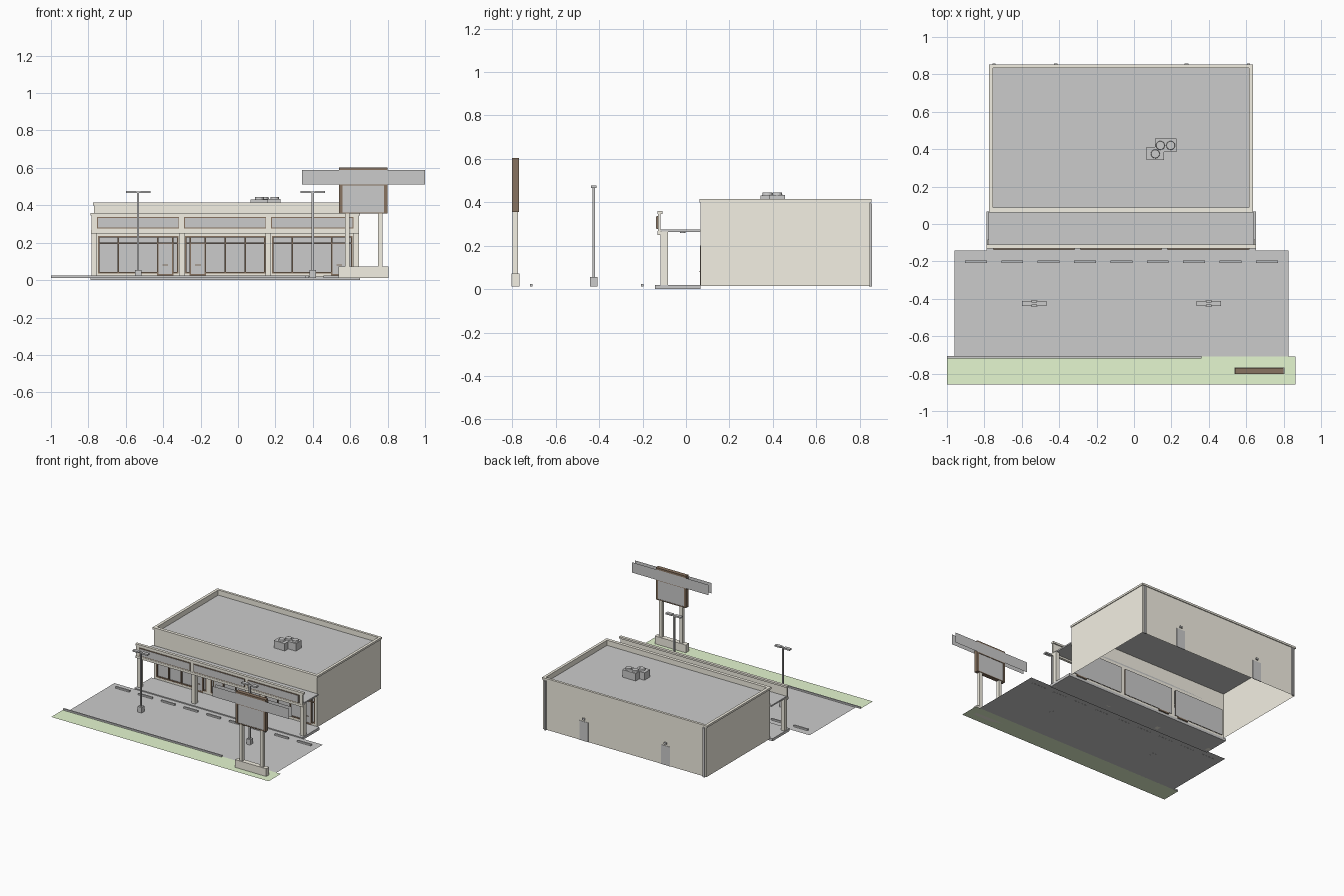
import bpy, bmesh

if "Cube" in bpy.data.objects:
    bpy.data.objects.remove(bpy.data.objects["Cube"])


def material(name, r, g, b):
    m = bpy.data.materials.new(name)
    m.diffuse_color = (r, g, b, 1)
    m.use_nodes = True
    m.node_tree.nodes["Principled BSDF"].inputs["Base Color"].default_value = m.diffuse_color
    return m


CREAM = material("cream_stucco", 0.9, 0.87, 0.77)
BROWN = material("brown_metal", 0.25, 0.175, 0.12)
GRASS = material("grass", 0.78, 0.93, 0.63)
WHITE = material("white_paint", 1, 1, 1)


def finish(name, bm, mat):
    bmesh.ops.translate(bm, verts=bm.verts, vec=(0.001, -0.003, 0))  # centre the whole model
    me = bpy.data.meshes.new(name)
    bm.to_mesh(me)
    bm.free()
    ob = bpy.data.objects.new(name, me)
    bpy.context.collection.objects.link(ob)
    if mat:
        me.materials.append(mat)
    return ob


def boxes(name, items, mat=None):
    """Each item is (x0, x1, y0, y1, z0, z1)."""
    bm = bmesh.new()
    for x0, x1, y0, y1, z0, z1 in items:
        vs = bmesh.ops.create_cube(bm, size=1)["verts"]
        for v in vs:
            v.co.x = x1 if v.co.x > 0 else x0
            v.co.y = y1 if v.co.y > 0 else y0
            v.co.z = z1 if v.co.z > 0 else z0
    return finish(name, bm, mat)


def sheets(name, items, mat=None):
    """Flat sheets: same tuple, with one of the three extents zero."""
    bm = bmesh.new()
    for x0, x1, y0, y1, z0, z1 in items:
        if z0 == z1:
            pts = [(x0, y0, z0), (x1, y0, z0), (x1, y1, z0), (x0, y1, z0)]
        elif y0 == y1:
            pts = [(x0, y0, z0), (x1, y0, z0), (x1, y0, z1), (x0, y0, z1)]
        else:
            pts = [(x0, y0, z0), (x0, y1, z0), (x0, y1, z1), (x0, y0, z1)]
        bm.faces.new([bm.verts.new(p) for p in pts])
    return finish(name, bm, mat)


def discs(name, centres, r1, r2, depth):
    bm = bmesh.new()
    for c in centres:
        r = bmesh.ops.create_cone(bm, cap_ends=True, segments=16, radius1=r1, radius2=r2, depth=depth)
        bmesh.ops.translate(bm, verts=r["verts"], vec=c)
    return finish(name, bm, None)


G = 0.012  # ground level

# Ground: lot, lawn, kerb, bay lines and wheel stops
sheets("parking_lot", [(-0.96, 0.825, -0.705, -0.14, G, G)])
sheets("lawn", [(-1.001, 0.862, -0.855, -0.705, G, G)], GRASS)
boxes("lawn_kerb", [(-1, 0.36, -0.715, -0.704, G, 0.024)])
lines = [-0.945 + i * 0.1945 for i in range(10)]
sheets("bay_lines", [(x - 0.005, x + 0.005, -0.51, -0.155, G + 0.004, G + 0.004) for x in lines], WHITE)
boxes("wheel_stops", [(x + 0.04, x + 0.157, -0.205, -0.192, G - 0.001, 0.024) for x in lines[:-1]])
boxes("sidewalk", [(-0.79, 0.65, -0.14, 0.07, 0, 0.02)])

# Building shell, open underneath, with sunken roof
X0, X1, Y0, Y1, ROOF = -0.77, 0.63, 0.07, 0.85, 0.375
sheets("outer_walls", [(X0, X0, Y0, Y1, 0.015, 0.4), (X1, X1, Y0, Y1, 0.015, 0.4),
                       (X0, X1, Y1, Y1, 0.015, 0.4)], CREAM)
a, b, c, d = -0.755, 0.615, 0.09, 0.838
sheets("parapet_inside", [(a, a, c, d, ROOF, 0.4), (b, b, c, d, ROOF, 0.4),
                          (a, b, c, c, ROOF, 0.4), (a, b, d, d, ROOF, 0.4)], CREAM)
sheets("roof", [(X0, X1, Y0, Y1, ROOF, ROOF)])
boxes("roof_cap", [(-0.777, a, 0.065, 0.857, 0.4, 0.415), (b, 0.636, 0.065, 0.857, 0.4, 0.415),
                   (a, b, 0.065, c, 0.4, 0.415), (a, b, d, 0.857, 0.4, 0.415)], CREAM)

# Shop front: header, sills and piers around three glazed bays
bays = [(-0.75, -0.32), (-0.285, 0.145), (0.18, 0.612)]
piers = [(X0, -0.75), (-0.32, -0.285), (0.145, 0.18), (0.612, X1)]
sheets("front_header", [(X0, X1, Y0, Y0, 0.235, 0.4)], CREAM)
sheets("front_piers", [(p, q, Y0, Y0, 0.015, 0.235) for p, q in piers], CREAM)
sheets("front_sills", [(p, q, Y0, Y0, 0.015, 0.035) for p, q in bays], CREAM)
sheets("shop_glass", [(p, q, 0.081, 0.081, 0.03, 0.238) for p, q in bays])
doors = [(-0.43, -0.35), (-0.255, -0.175), (0.5, 0.58)]
frames, leaves, rails, handles = [], [], [], []
for (p, q), (s, t) in zip(bays, doors):
    frames += [(p, q, 0.0705, 0.08, z, z + 0.008) for z in (0.035, 0.194, 0.228)]
    inner = [p + i * (q - p) / 4 for i in range(1, 4)]
    keep = [x for x in inner if x < s - 0.03 or x > t + 0.03]
    for x in [p + 0.004, q - 0.004, s, t] + keep:
        frames.append((x - 0.004, x + 0.004, 0.0705, 0.08, 0.035, 0.235))
    leaves.append((s + 0.004, t - 0.004, 0.069, 0.079, 0.02, 0.194))
    rails += [(s - 0.004, s + 0.004, 0.068, 0.08, 0.02, 0.2), (t - 0.004, t + 0.004, 0.068, 0.08, 0.02, 0.2),
              (s, t, 0.068, 0.08, 0.02, 0.032)]
    handles.append((s + 0.025, t - 0.025, 0.066, 0.07, 0.078, 0.083))
boxes("window_frames", frames, BROWN)
boxes("shop_doors", leaves)
boxes("shop_door_rails", rails, BROWN)
boxes("door_handles", handles, BROWN)

# Canopy: slab, fascia, coping, panels and columns
boxes("canopy_slab", [(-0.78, 0.64, -0.115, 0.07, 0.264, 0.275)])
boxes("canopy_fascia", [(-0.785, 0.645, -0.127, -0.115, 0.255, 0.345)], CREAM)
boxes("canopy_coping", [(-0.79, 0.65, -0.128, -0.106, 0.345, 0.359)], CREAM)
boxes("canopy_beam", [(-0.787, 0.647, -0.129, -0.11, 0.25, 0.268)], CREAM)
boxes("fascia_panel_frames", [(p - 0.004, q + 0.004, -0.133, -0.127, 0.276, 0.337) for p, q in bays], BROWN)
boxes("fascia_panels", [(p, q, -0.135, -0.13, 0.28, 0.333) for p, q in bays])
boxes("canopy_columns", [(x, x + 0.03, -0.115, -0.081, 0.0, 0.265)
                         for x in (-0.785, -0.315, 0.145, 0.615)], CREAM)
discs("soffit_lights", [((p + q) / 2, -0.012, 0.262) for p, q in bays], 0.012, 0.012, 0.006)

# Rear doors, lamps and downpipes
rear = (-0.42, 0.28)
boxes("rear_doors", [(x - 0.038, x + 0.038, 0.848, 0.853, 0.015, 0.165) for x in rear])
boxes("rear_lamps", [(x - 0.01, x + 0.01, 0.85, 0.86, 0.178, 0.192) for x in rear])
boxes("downpipes", [(x - 0.008, x + 0.008, 0.847, 0.86, 0.012, 0.395) for x in (-0.75, 0.61)])

# Rooftop air units
boxes("air_units", [(0.067, 0.16, 0.345, 0.415, ROOF, 0.432), (0.11, 0.225, 0.388, 0.46, ROOF, 0.433)])
discs("air_unit_fans", [(0.113, 0.378, 0.438), (0.14, 0.423, 0.438), (0.195, 0.423, 0.438)], 0.024, 0.022, 0.012)

# Lot lamps
y = -0.422
for i, x in enumerate((-0.535, 0.398)):
    boxes(f"lamp_base_{i}", [(x - 0.017, x + 0.017, y - 0.017, y + 0.017, G - 0.001, 0.055)])
    boxes(f"lamp_pole_{i}", [(x - 0.006, x + 0.006, y - 0.006, y + 0.006, 0.055, 0.468)])
    boxes(f"lamp_heads_{i}", [(x - 0.065, x - 0.012, y - 0.013, y + 0.013, 0.466, 0.477),
                              (x + 0.012, x + 0.065, y - 0.013, y + 0.013, 0.466, 0.477),
                              (x - 0.014, x + 0.014, y - 0.006, y + 0.006, 0.466, 0.475)])

# Roadside sign: plinth, posts, framed cabinet, tenant strips, wide panel on both faces
boxes("sign_plinth", [(0.537, 0.803, -0.8, -0.763, G, 0.072)], CREAM)
boxes("sign_posts", [(x, x + 0.024, -0.795, -0.77, 0.07, 0.36) for x in (0.57, 0.748)], CREAM)
boxes("sign_cabinet", [(0.54, 0.557, -0.798, -0.767, 0.355, 0.51), (0.78, 0.797, -0.798, -0.767, 0.355, 0.51),
                       (0.557, 0.78, -0.798, -0.767, 0.355, 0.362), (0.54, 0.797, -0.798, -0.767, 0.505, 0.603)], BROWN)
h = 0.143 / 4
boxes("sign_strips", [(0.557, 0.78, -0.795, -0.77, 0.362 + k * h, 0.362 + (k + 1) * h) for k in range(4)])
sheets("sign_wide_panels", [(0.342, 0.999, y, y, 0.51, 0.59) for y in (-0.801, -0.764)])
